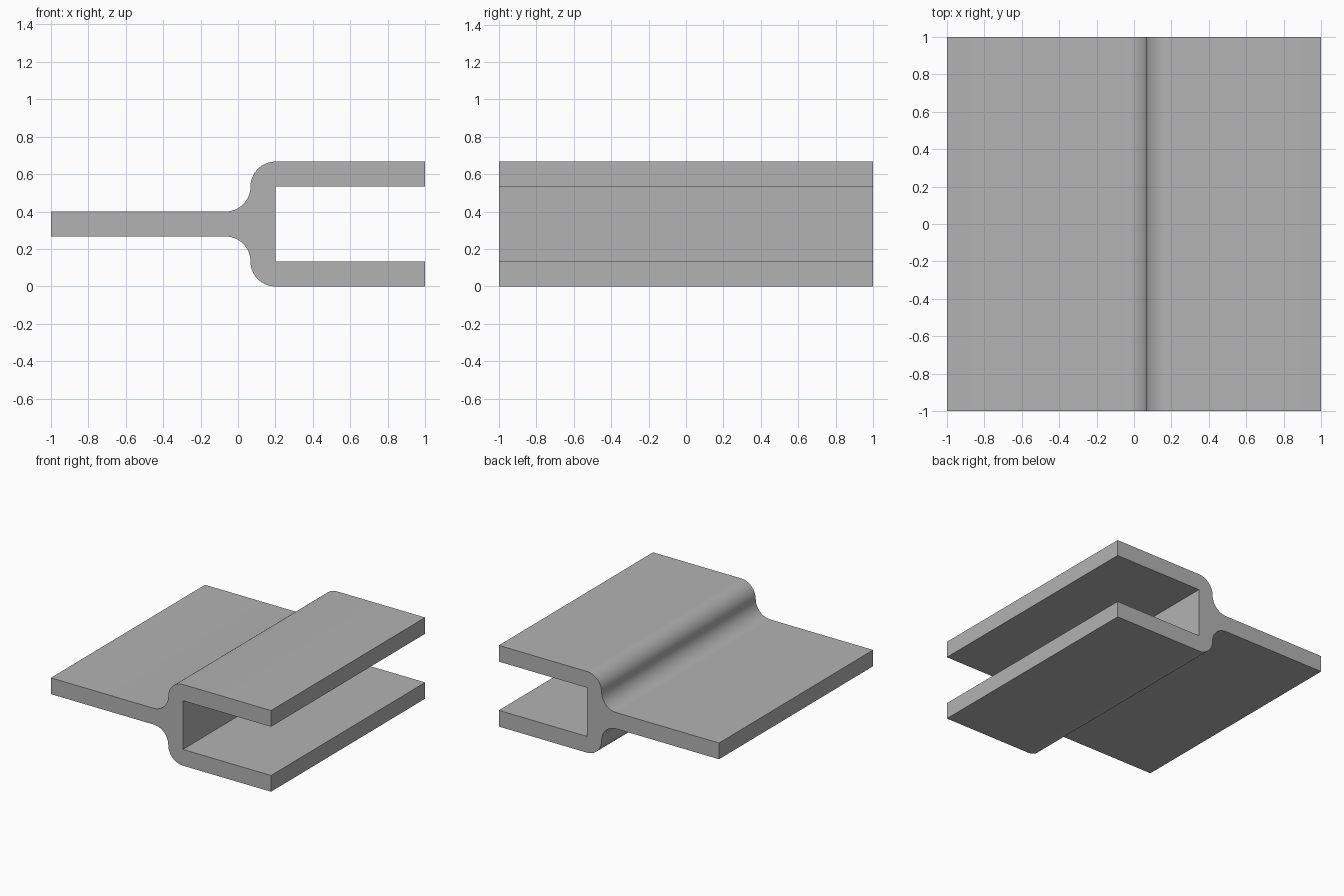
import bpy, bmesh
from math import cos, sin, pi

cube = bpy.data.objects.get("Cube")
if cube:
    bpy.data.objects.remove(cube, do_unlink=True)

T = 2 / 15          # wall thickness, also the radius of both bends
MID = 2.5 * T       # height of the symmetry plane
STEPS = 16


def material(name, rgb):
    mat = bpy.data.materials.new(name)
    mat.use_nodes = True
    mat.diffuse_color = (*rgb, 1)
    mat.node_tree.nodes["Principled BSDF"].inputs["Base Color"].default_value = (*rgb, 1)
    return mat


def arc(cx, cz, start, end):
    angles = [start + (end - start) * i / STEPS for i in range(STEPS + 1)]
    return [(cx + T * cos(a), cz + T * sin(a)) for a in angles]


# Upper half of the section, from the web tip to the inside of the fork
upper = [(-1, T / 2)]
upper += arc(-T / 2, 1.5 * T, -pi / 2, 0)             # concave fillet
upper += arc(1.5 * T, 1.5 * T, pi, pi / 2)[1:]        # rounded shoulder
upper += [(1, 2.5 * T), (1, 1.5 * T), (1.5 * T, 1.5 * T)]

# Mirror to the lower half and extrude along the length
section = upper + [(x, -z) for x, z in reversed(upper)]
bm = bmesh.new()
face = bm.faces.new([bm.verts.new((x, -1, MID + z)) for x, z in section])
ext = bmesh.ops.extrude_face_region(bm, geom=[face], use_keep_orig=True)
verts = [g for g in ext["geom"] if isinstance(g, bmesh.types.BMVert)]
bmesh.ops.translate(bm, verts=verts, vec=(0, 2, 0))
bmesh.ops.recalc_face_normals(bm, faces=bm.faces)

mesh = bpy.data.meshes.new("forked_joining_strip")
bm.to_mesh(mesh)
bm.free()
mesh.materials.append(material("plain grey", (0.45, 0.45, 0.45)))
strip = bpy.data.objects.new("forked_joining_strip", mesh)
bpy.context.collection.objects.link(strip)

# Smooth the bends, keep the corners sharp
bpy.ops.object.select_all(action='DESELECT')
strip.select_set(True)
bpy.context.view_layer.objects.active = strip
bpy.ops.object.shade_smooth_by_angle(angle=pi / 6)
